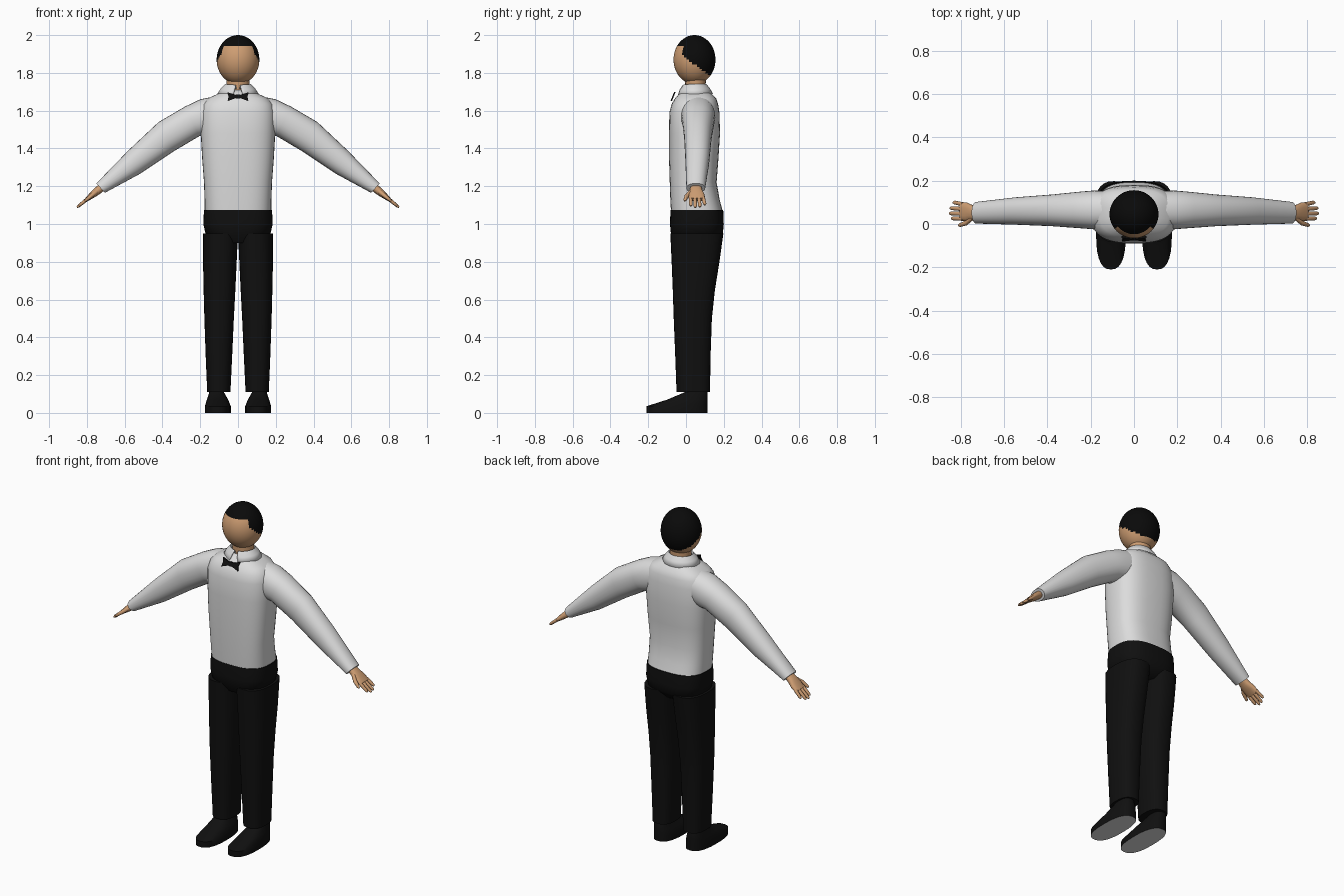
import bpy, bmesh, math
from mathutils import Vector as V

if "Cube" in bpy.data.objects:
    bpy.data.objects.remove(bpy.data.objects["Cube"])


def material(name, rgb):
    m = bpy.data.materials.new(name)
    m.diffuse_color = (*rgb, 1)
    m.use_nodes = True
    m.node_tree.nodes["Principled BSDF"].inputs["Base Color"].default_value = m.diffuse_color
    return m


SHIRT = material("shirt_white", (0.72, 0.72, 0.72))
BLACK = material("cloth_black", (0.005, 0.005, 0.005))
SKIN = material("skin", (0.62, 0.34, 0.17))
HAIR = material("hair_black", (0.003, 0.003, 0.003))


def finish(name, bm, mats, angle=50):
    bmesh.ops.recalc_face_normals(bm, faces=bm.faces[:])
    me = bpy.data.meshes.new(name)
    bm.to_mesh(me)
    bm.free()
    ob = bpy.data.objects.new(name, me)
    bpy.context.collection.objects.link(ob)
    for m in mats:
        me.materials.append(m)
    bpy.ops.object.select_all(action='DESELECT')
    ob.select_set(True)
    bpy.context.view_layer.objects.active = ob
    bpy.ops.object.shade_smooth_by_angle(angle=math.radians(angle))
    return ob


def loft(name, rings, mats, power=2.0, n=24, rule=None):
    """Skin superellipse rings given as (centre, half axis, half axis)."""
    bm = bmesh.new()
    loops = []
    for c, u, v in rings:
        loop = []
        for i in range(n):
            a = 2 * math.pi * i / n
            p, q = math.cos(a), math.sin(a)
            p = math.copysign(abs(p) ** (2 / power), p)
            q = math.copysign(abs(q) ** (2 / power), q)
            loop.append(bm.verts.new(V(c) + V(u) * p + V(v) * q))
        loops.append(loop)
    for a, b in zip(loops, loops[1:]):
        for i in range(n):
            j = (i + 1) % n
            bm.faces.new((a[i], a[j], b[j], b[i]))
    bm.faces.new(loops[0])
    bm.faces.new(loops[-1])
    if rule:
        for f in bm.faces:
            f.material_index = rule(f)
    return finish(name, bm, mats)


def level(z, x0, x1, y0, y1):
    """Horizontal ring from its extents."""
    return (((x0 + x1) / 2, (y0 + y1) / 2, z),
            ((x1 - x0) / 2, 0, 0), (0, (y1 - y0) / 2, 0))


# Shirt body
body = [(1.072, .176, -.08, .193), (1.13, .177, -.083, .178), (1.22, .18, -.086, .162),
        (1.35, .19, -.09, .172), (1.48, .197, -.09, .18), (1.59, .197, -.088, .177),
        (1.635, .185, -.076, .17), (1.665, .16, -.058, .16), (1.69, .105, -.036, .135),
        (1.71, .068, -.01, .115)]
loft("shirt_body", [level(z, -w, w, a, b) for z, w, a, b in body], [SHIRT], 2.7, 40)

# Hips and waist of the trousers
hips = [(.90, .10, -.05, .15), (.95, .172, -.08, .195), (1.0, .184, -.085, .2), (1.075, .18, -.082, .197)]
loft("trouser_hips", [level(z, -w, w, a, b) for z, w, a, b in hips], [BLACK], 2.7, 40)

for s, side in ((1, "left"), (-1, "right")):
    # Trouser leg
    leg = [(.11, .04, .163, -.05, .127), (.3, .031, .171, -.057, .13), (.5, .022, .178, -.065, .137),
           (.65, .014, .182, -.07, .153), (.8, .007, .185, -.076, .177), (.95, .0, .185, -.083, .198)]
    loft(side + "_trouser_leg", [level(z, s * a, s * b, c, d) for z, a, b, c, d in leg], [BLACK], 2.5, 28)

    # Shoe with a pale sole
    shoe = [(0, .038, .175, -.21, .115), (.035, .038, .175, -.21, .115),
            (.07, .052, .165, -.1, .115), (.11, .075, .152, -.005, .113), (.14, .08, .148, .01, .1)]
    loft(side + "_shoe", [level(z, s * a, s * b, c, d) for z, a, b, c, d in shoe], [BLACK, SHIRT], 2.5, 28,
         lambda f: 1 if f.calc_center_median().z < .005 else 0)

    # Sleeve: top point, bottom point, centre y, half depth
    sleeve = [(.1, 1.68, .08, 1.5, .065, .085), (.2, 1.66, .16, 1.47, .065, .09),
              (.28, 1.622, .205, 1.465, .065, .085), (.42, 1.54, .34, 1.385, .063, .073),
              (.58, 1.39, .52, 1.265, .06, .063), (.75, 1.215, .705, 1.165, .052, .05)]
    rings = []
    for tx, tz, bx, bz, y, d in sleeve:
        rings.append(((s * (tx + bx) / 2, y, (tz + bz) / 2),
                      (s * (tx - bx) / 2, 0, (tz - bz) / 2), (0, d, 0)))
    loft(side + "_sleeve", rings, [SHIRT], 2.2, 28)

    # Hand: positions measured along the arm direction from the wrist
    def hand_ring(t, y, half_y, thick):
        return ((s * (.72 + .78 * t), y, 1.195 - .63 * t),
                (s * .63 * thick, 0, .78 * thick), (0, half_y, 0))

    loft(side + "_palm", [hand_ring(-.02, .053, .028, .021), hand_ring(.03, .053, .033, .021),
                          hand_ring(.065, .056, .043, .017), hand_ring(.103, .058, .042, .011)],
         [SKIN], 2.4, 16)
    fingers = [(.024, .026, .158), (.047, .049, .17), (.069, .073, .166), (.091, .099, .148)]
    for k, (y0, y1, tip) in enumerate(fingers):
        loft(f"{side}_finger_{k + 1}", [hand_ring(.09, y0, .010, .010), hand_ring(tip - .01, y1, .009, .008),
                                        hand_ring(tip, y1, .005, .004)], [SKIN], 2, 10)
    loft(side + "_thumb", [hand_ring(.025, .035, .012, .013), hand_ring(.07, .005, .012, .011),
                           hand_ring(.108, -.005, .009, .008), hand_ring(.116, -.006, .004, .004)],
         [SKIN], 2, 10)

# Neck
loft("neck", [level(z, -w, w, .05 - d, .05 + d) for z, w, d in
              ((1.66, .064, .057), (1.74, .06, .054), (1.79, .064, .058))], [SKIN], 2, 24)

# Head with the hair as a region of its faces
bm = bmesh.new()
bmesh.ops.create_uvsphere(bm, u_segments=48, v_segments=32, radius=1)
for v in bm.verts:
    v.co = V((v.co.x * .113, .045 + v.co.y * .111, 1.87 + v.co.z * .13))
for f in bm.faces:
    c = f.calc_center_median()
    hairline = 1.94 if c.y < -.015 else max(1.78, 1.875 - .7 * c.y)
    f.material_index = int(c.z > hairline)
finish("head", bm, [SKIN, HAIR])

# Folded collar, open at the front
bm = bmesh.new()
rows = []
for rx, ry, z, gap, dip in ((.06, .055, 1.715, .15, 0), (.07, .063, 1.738, .15, .004),
                            (.09, .08, 1.715, .2, .008), (.107, .094, 1.688, .28, .02)):
    row = []
    for i in range(37):
        a = -math.pi / 2 + gap + (2 * math.pi - 2 * gap) * i / 36
        front = max(0, -math.sin(a)) ** 3
        row.append(bm.verts.new((rx * math.cos(a), .046 + ry * math.sin(a), z - dip * front)))
    rows.append(row)
for a, b in zip(rows, rows[1:]):
    for i in range(36):
        bm.faces.new((a[i], a[i + 1], b[i + 1], b[i]))
collar = finish("collar", bm, [SHIRT])
mod = collar.modifiers.new("thickness", 'SOLIDIFY')
mod.thickness = .005
mod.offset = 0

# Bow tie: two flared wings and a knot as a thin tilted plate
bm = bmesh.new()


def plate(outline):
    front = [bm.verts.new((x, -.082 + (z + .024) * .4, 1.675 + z)) for x, z in outline]
    back = [bm.verts.new(v.co + V((0, .008, 0))) for v in front]
    bm.faces.new(front)
    bm.faces.new(back[::-1])
    for i in range(len(front)):
        j = (i + 1) % len(front)
        bm.faces.new((front[i], back[i], back[j], front[j]))


for s in (1, -1):
    plate([(s * x, z) for x, z in ((.009, -.008), (.055, -.024), (.05, 0), (.057, .023), (.009, .008))])
plate([(-.01, -.011), (.01, -.011), (.01, .011), (-.01, .011)])
finish("bow_tie", bm, [BLACK], 30)
